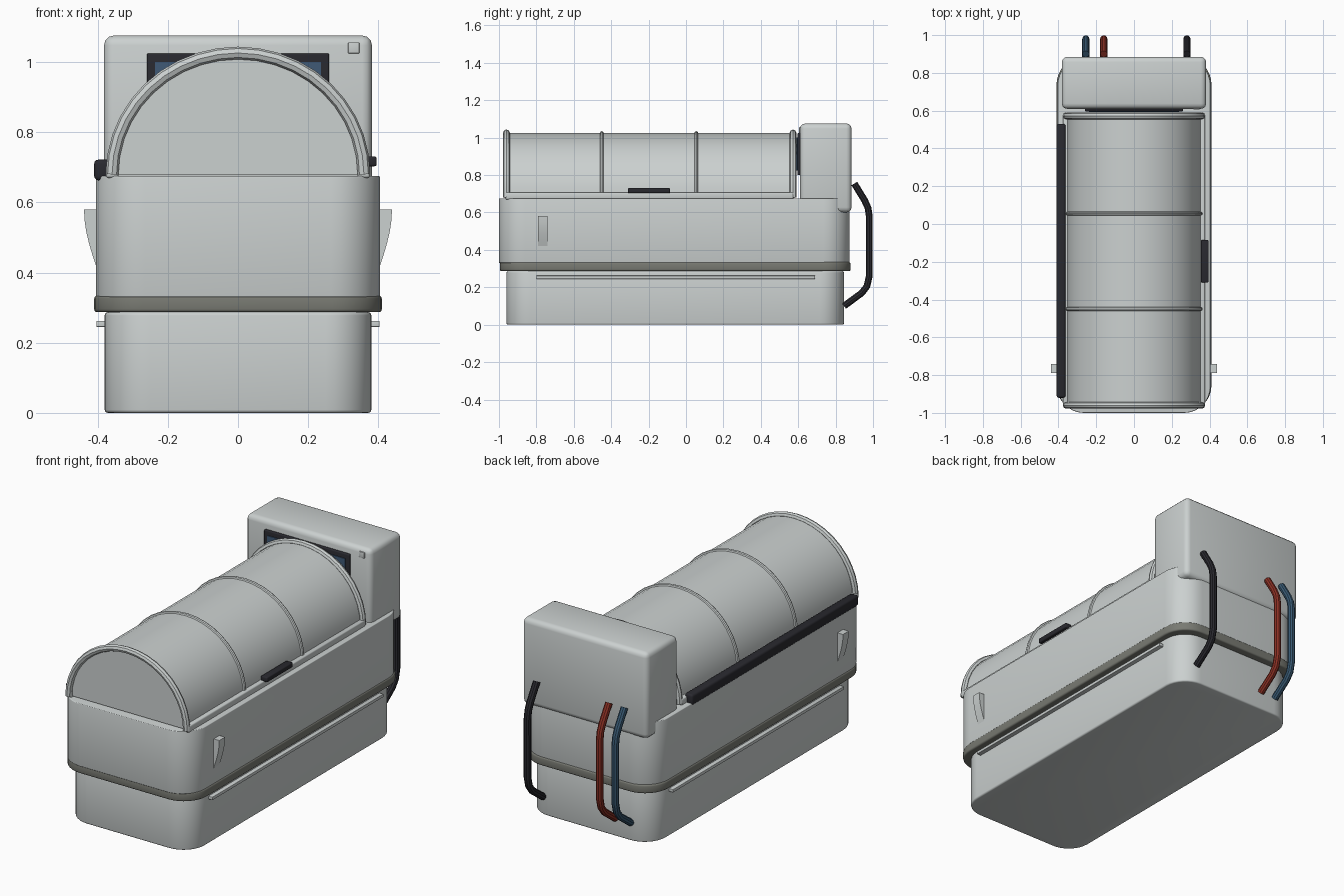
import bpy, bmesh, math
from mathutils import Vector

cube = bpy.data.objects.get("Cube")
if cube:
    bpy.data.objects.remove(cube, do_unlink=True)


def material(name, r, g, b):
    m = bpy.data.materials.new(name)
    m.use_nodes = True
    m.diffuse_color = (r, g, b, 1)
    bsdf = m.node_tree.nodes["Principled BSDF"]
    bsdf.inputs["Base Color"].default_value = (r, g, b, 1)
    bsdf.inputs["Roughness"].default_value = 0.6
    return m


GREY = material("light grey", 0.60, 0.635, 0.63)
SEAL = material("seal grey", 0.19, 0.195, 0.17)
BLACK = material("charcoal", 0.022, 0.022, 0.028)
BLUE = material("hose blue", 0.04, 0.10, 0.17)
RED = material("hose red", 0.26, 0.03, 0.018)
GLASS = material("screen blue", 0.05, 0.10, 0.18)


def finish(name, bm, mat, smooth=True):
    bmesh.ops.recalc_face_normals(bm, faces=bm.faces)
    mesh = bpy.data.meshes.new(name)
    bm.to_mesh(mesh)
    bm.free()
    mesh.materials.append(mat)
    obj = bpy.data.objects.new(name, mesh)
    bpy.context.collection.objects.link(obj)
    if smooth:
        bpy.ops.object.select_all(action="DESELECT")
        obj.select_set(True)
        bpy.context.view_layer.objects.active = obj
        bpy.ops.object.shade_smooth_by_angle(angle=math.radians(35))
    return obj


def box(name, x, y, z, mat, corner=0.0, edge=0.0):
    """Box from ranges, with rounded upright corners and softened edges."""
    bm = bmesh.new()
    bmesh.ops.create_cube(bm, size=1)
    for v in bm.verts:
        v.co = [r[0] + (c + 0.5) * (r[1] - r[0]) for c, r in zip(v.co, (x, y, z))]
    if corner:
        upright = [e for e in bm.edges if abs(e.verts[0].co.z - e.verts[1].co.z) > 1e-4]
        bmesh.ops.bevel(bm, geom=upright, offset=corner, segments=8,
                        profile=0.5, affect="EDGES")
    if edge:
        bm.normal_update()
        sharp = [e for e in bm.edges if e.calc_face_angle(0) > 0.7]
        bmesh.ops.bevel(bm, geom=sharp, offset=edge, segments=3,
                        profile=0.5, affect="EDGES")
    return finish(name, bm, mat)


def tube(name, points, radius, mat, sides=10):
    """Round tube swept along a planar path, with closed ends."""
    pts = [Vector(p) for p in points]
    normal = (pts[1] - pts[0]).cross(pts[-1] - pts[0]).normalized()
    bm = bmesh.new()
    rings = []
    for i, p in enumerate(pts):
        ahead = (pts[min(i + 1, len(pts) - 1)] - p).normalized()
        behind = (p - pts[max(i - 1, 0)]).normalized()
        side = normal.cross((ahead + behind).normalized())
        angles = [math.tau * k / sides for k in range(sides)]
        rings.append([bm.verts.new(p + radius * (math.cos(a) * normal + math.sin(a) * side))
                      for a in angles])
    for a, b in zip(rings, rings[1:]):
        for k in range(sides):
            n = (k + 1) % sides
            bm.faces.new((a[k], a[n], b[n], b[k]))
    bm.faces.new(rings[0])
    bm.faces.new(rings[-1])
    return finish(name, bm, mat)


def prism(name, loop, axis, length, mat):
    """Closed profile pushed along one axis."""
    bm = bmesh.new()
    face = bm.faces.new([bm.verts.new(p) for p in loop])
    out = bmesh.ops.extrude_face_region(bm, geom=[face])
    verts = [g for g in out["geom"] if isinstance(g, bmesh.types.BMVert)]
    bmesh.ops.translate(bm, vec=Vector(axis) * length, verts=verts)
    return finish(name, bm, mat)


def arch(y, rx, rz, steps=20):
    angles = [math.pi * i / steps for i in range(steps + 1)]
    return [(rx * math.cos(a), y, 0.68 + rz * math.sin(a)) for a in angles]


# Pedestal, seal band and tub
box("pedestal", (-0.38, 0.38), (-0.96, 0.845), (0, 0.287), GREY, 0.13, 0.009)
box("seal_band", (-0.41, 0.41), (-0.995, 0.88), (0.287, 0.335), SEAL, 0.14, 0.009)
box("tub", (-0.405, 0.405), (-1.0, 0.875), (0.33, 0.675), GREY, 0.14, 0.004)

# Arched lid with end hoops, thin ribs and bottom rails
prism("lid_shell", arch(-0.955, 0.355, 0.345), (0, 1, 0), 1.525, GREY)
for name, y in (("front_hoop", -0.96), ("back_hoop", 0.572)):
    tube(name, arch(y, 0.359, 0.346), 0.018, GREY, 8)
for i, y in enumerate((-0.45, 0.055)):
    tube(f"lid_rib_{i + 1}", arch(y, 0.355, 0.345), 0.010, GREY, 8)
for side, s in (("left", 1), ("right", -1)):
    box(f"{side}_lid_rail", sorted((s * 0.34, s * 0.376)), (-0.965, 0.575),
        (0.67, 0.708), GREY, 0, 0.007)

# Lid hinge on the right, grab handle on the left
box("hinge_cover", (-0.41, -0.362), (-0.92, 0.53), (0.663, 0.722), BLACK, 0, 0.012)
box("lid_handle", (0.355, 0.395), (-0.31, -0.085), (0.703, 0.731), BLACK, 0, 0.006)

# Control console with screen and button
box("console", (-0.382, 0.382), (0.61, 0.885), (0.60, 1.076), GREY, 0, 0.028)
box("screen_bezel", (-0.26, 0.26), (0.596, 0.62), (0.80, 1.025), BLACK, 0, 0.005)
box("screen", (-0.237, 0.237), (0.592, 0.60), (0.825, 1.0), GLASS)
box("console_button", (0.314, 0.346), (0.605, 0.613), (1.025, 1.056), GREY, 0, 0.002)

# Side lugs and pedestal strips
for side, s in (("left", 1), ("right", -1)):
    curve = [(0.405 + 0.034 * math.sin(t * math.pi / 10), 0.42 + 0.16 * t / 5)
             for t in range(6)]
    loop = [(s * 0.39, -0.79, 0.58), (s * 0.39, -0.79, 0.42)]
    loop += [(s * x, -0.79, z) for x, z in curve]
    prism(f"{side}_lug", loop, (0, 1, 0), 0.05, GREY)
    box(f"{side}_pedestal_strip", sorted((s * 0.37, s * 0.404)), (-0.80, 0.69),
        (0.245, 0.262), GREY, 0, 0.002)

# Hoses at the back
hose_path = [(0.845, 0.10), (0.94, 0.17), (0.967, 0.205), (0.98, 0.26),
             (0.98, 0.58), (0.973, 0.625), (0.955, 0.665), (0.90, 0.755)]
for name, x, mat in (("blue_hose", -0.255, BLUE), ("red_hose", -0.16, RED),
                     ("black_hose", 0.28, BLACK)):
    tube(name, [(x, y, z) for y, z in hose_path], 0.019, mat)
